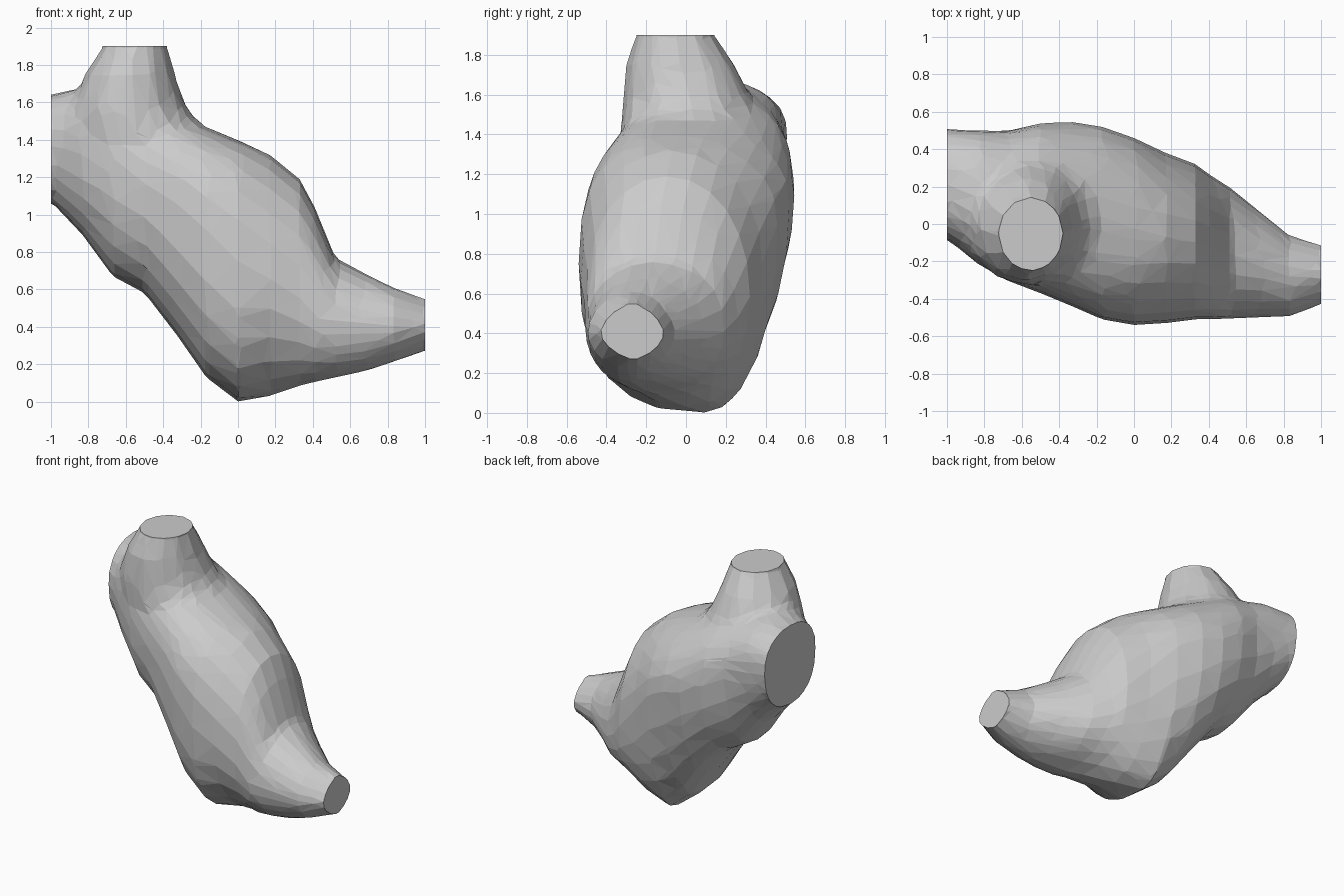
import bpy, bmesh
from math import cos, sin, pi

if "Cube" in bpy.data.objects:
    bpy.data.objects.remove(bpy.data.objects["Cube"])

SIDES = 24


def power(v, n):
    return (abs(v) ** (2 / n)) * (1 if v >= 0 else -1)


def loft(name, rings):
    bm = bmesh.new()
    loops = [[bm.verts.new(p) for p in ring] for ring in rings]
    for a, b in zip(loops, loops[1:]):
        for i in range(len(a)):
            j = (i + 1) % len(a)
            bm.faces.new((a[i], a[j], b[j], b[i]))
    bm.faces.new(loops[0])
    bm.faces.new(loops[-1])
    bmesh.ops.triangulate(bm, faces=[f for f in bm.faces if len(f.verts) == 4])
    bmesh.ops.recalc_face_normals(bm, faces=bm.faces)
    me = bpy.data.meshes.new(name)
    bm.to_mesh(me)
    bm.free()
    ob = bpy.data.objects.new(name, me)
    bpy.context.collection.objects.link(ob)
    return ob


def roundness(x, back, top):
    # squareness of each quarter of the section, varying along the body
    if x > 0.9:
        return 1.5
    if x > 0.6:
        return 1.9
    if x > 0.1:
        return (2.1 if back else 2.15) if top else (2.4 if back else 2.0)
    if x > -0.4:
        return (2.1 if back else 2.5) if top else (2.1 if back else 2.6)
    return 2.3


def body_ring(x, zlo, zhi, ylo, yhi, yb, zf, zb):
    # four quarter-curves joining front, top, back and bottom points
    yt = (ylo + yhi) / 2
    ring = []
    for i in range(SIDES):
        a = 2 * pi * i / SIDES
        n = roundness(x, cos(a) > 0, sin(a) > 0)
        c, s = power(cos(a), n), power(sin(a), n)
        cy = yt if s >= 0 else yb
        cz = zb if c >= 0 else zf
        y = cy + c * (yhi - cy if c >= 0 else cy - ylo)
        z = cz + s * (zhi - cz if s >= 0 else cz - zlo)
        ring.append((x, y, z))
    return ring


def modify(ob, kind, **settings):
    m = ob.modifiers.new(kind, kind)
    for k, v in settings.items():
        setattr(m, k, v)
    bpy.context.view_layer.objects.active = ob
    bpy.ops.object.modifier_apply(modifier=m.name)


# Main body: sections along x (x, z low/high, y low/high, bottom y, front z, back z)
sections = [
    (-1.00, 1.07, 1.64, -.08, .51, .20, 1.37, 1.40),
    (-.83, .89, 1.68, -.22, .50, .15, 1.33, 1.38),
    (-.67, .67, 1.65, -.31, .50, .10, 1.27, 1.30),
    (-.50, .58, 1.60, -.37, .54, .10, 1.17, 1.20),
    (-.33, .36, 1.54, -.44, .545, .10, 1.06, 1.10),
    (-.17, .13, 1.47, -.51, .52, .05, .92, 1.05),
    (0.00, .00, 1.40, -.54, .46, .09, .75, .95),
    (.17, .03, 1.32, -.53, .38, .00, .66, .75),
    (.33, .085, 1.19, -.51, .32, -.13, .55, .58),
    (.41, .105, 1.04, -.51, .26, -.19, .46, .48),
    (.52, .13, .77, -.505, .19, -.24, .41, .41),
    (.67, .16, .69, -.50, .07, -.27, .40, .40),
    (.83, .21, .61, -.495, -.06, -.27, .40, .40),
    (1.00, .27, .55, -.43, -.11, -.26, .40, .40),
]
rings = [body_ring(*s) for s in sections]
# overrun both ends a little so they can be cut flat later
rings.insert(0, [(-1.08, y, z) for x, y, z in rings[0]])
rings.append([(1.08, y, z) for x, y, z in rings[-1]])
body = loft("body", rings)

# Upper stub: horizontal rings (z, x low/high, y low/high)
stub_rings = [
    (1.15, -.78, -.12, -.22, .36),
    (1.42, -.92, -.14, -.335, .38),
    (1.57, -.90, -.27, -.325, .34),
    (1.73, -.83, -.33, -.31, .26),
    (1.90, -.72, -.38, -.25, .14),
    (1.97, -.71, -.38, -.25, .13),
]
stub = loft("upper_stub", [
    [((a + b) / 2 + (b - a) / 2 * cos(2 * pi * i / 12),
      (c + d) / 2 + (d - c) / 2 * sin(2 * pi * i / 12), z) for i in range(12)]
    for z, a, b, c, d in stub_rings])

# Fuse the stub into the body and melt the joint
modify(body, 'BOOLEAN', operation='UNION', solver='EXACT', object=stub)
bpy.data.objects.remove(stub)
modify(body, 'REMESH', mode='VOXEL', voxel_size=0.03)
joint = body.vertex_groups.new(name="joint")
joint.add([v.index for v in body.data.vertices
           if 1.2 < v.co.z < 1.74 and -.95 < v.co.x < .02], 1, 'REPLACE')
modify(body, 'SMOOTH', factor=0.5, iterations=14, vertex_group="joint")

# Reduce to coarse flat facets
modify(body, 'DECIMATE', ratio=1300 / (2 * len(body.data.polygons)))

# Flat cuts at the three open ends
bm = bmesh.new()
bm.from_mesh(body.data)
for co, no in (((-1, 0, 0), (-1, 0, 0)), ((1, 0, 0), (1, 0, 0)), ((0, 0, 1.9), (0, 0, 1))):
    cut = bmesh.ops.bisect_plane(bm, geom=bm.verts[:] + bm.edges[:] + bm.faces[:],
                                 plane_co=co, plane_no=no, clear_outer=True)
    edges = [e for e in cut["geom_cut"] if isinstance(e, bmesh.types.BMEdge)]
    bmesh.ops.edgeloop_fill(bm, edges=edges)
bmesh.ops.recalc_face_normals(bm, faces=bm.faces)
for f in bm.faces:
    f.smooth = False
bm.to_mesh(body.data)
bm.free()
